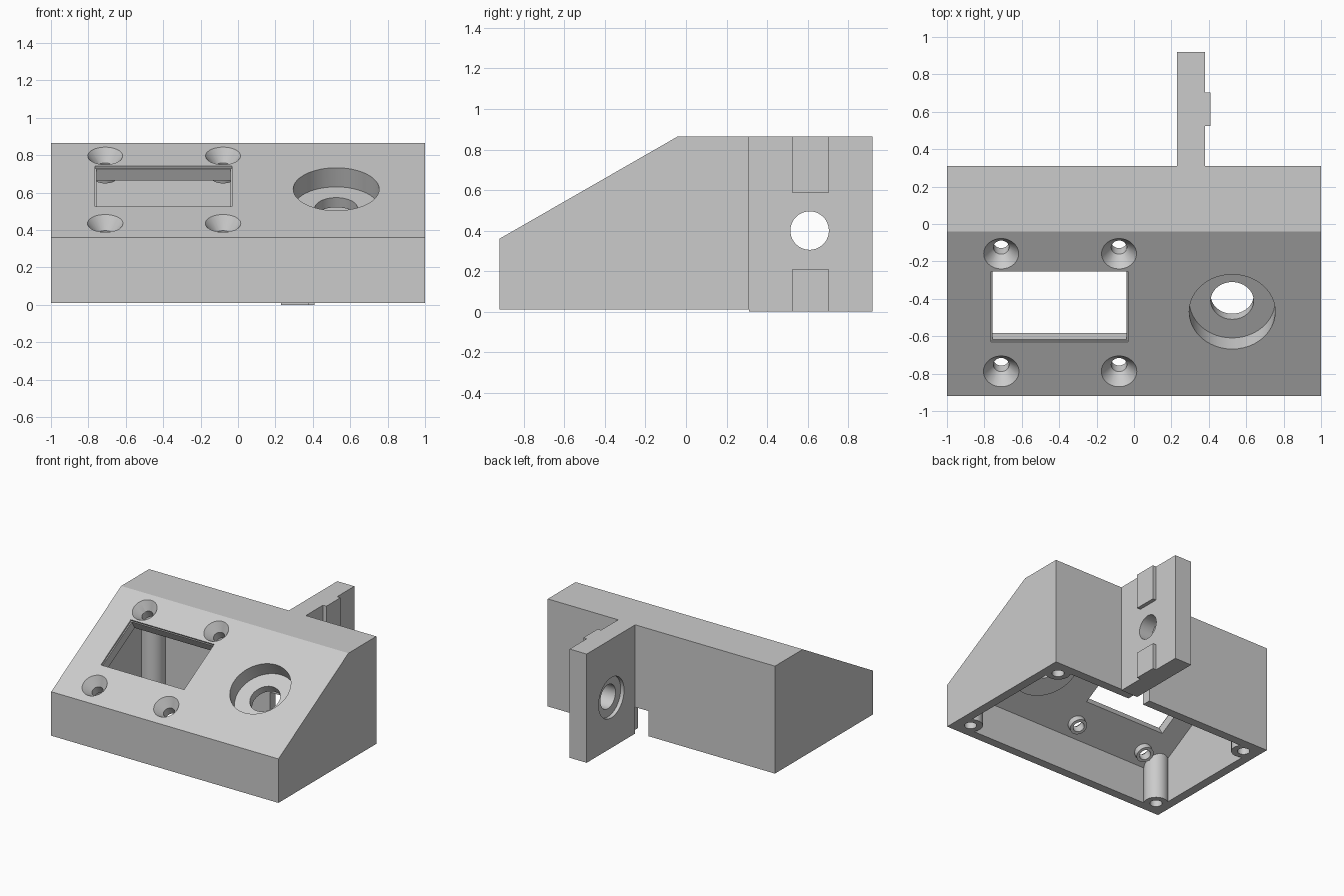
import bpy, bmesh, math
from mathutils import Matrix, Vector

if "Cube" in bpy.data.objects:
    bpy.data.objects.remove(bpy.data.objects["Cube"], do_unlink=True)

grey = bpy.data.materials.new("plain grey")
grey.use_nodes = True
colour = (0.6, 0.6, 0.6, 1)
grey.diffuse_color = colour
grey.node_tree.nodes["Principled BSDF"].inputs["Base Color"].default_value = colour

SLOPE = math.radians(30)
# Frame lying on the sloped panel: X across, Y up the slope, Z outward
PANEL = Matrix.Translation((0, -0.47, 0.62)) @ Matrix.Rotation(SLOPE, 4, 'X')
ALONG_X = Matrix.Rotation(math.pi / 2, 4, 'Y')
ALONG_Y = Matrix.Rotation(-math.pi / 2, 4, 'X')


def finish(name, bm):
    bmesh.ops.recalc_face_normals(bm, faces=bm.faces)
    mesh = bpy.data.meshes.new(name)
    bm.to_mesh(mesh)
    bm.free()
    mesh.materials.append(grey)
    obj = bpy.data.objects.new(name, mesh)
    bpy.context.collection.objects.link(obj)
    return obj


def box(name, lo, hi, frame=Matrix()):
    lo, hi = Vector(lo), Vector(hi)
    bm = bmesh.new()
    place = frame @ Matrix.Translation((lo + hi) / 2) @ Matrix.Diagonal((hi - lo).to_4d())
    bmesh.ops.create_cube(bm, size=1, matrix=place)
    return finish(name, bm)


def cone(name, frame, x, y, z0, z1, r0, r1=None):
    """Round solid along the frame's Z, from z0 (radius r0) to z1 (radius r1)."""
    bm = bmesh.new()
    place = frame @ Matrix.Translation((x, y, (z0 + z1) / 2))
    bmesh.ops.create_cone(bm, cap_ends=True, segments=48, radius1=r0,
                          radius2=r0 if r1 is None else r1, depth=z1 - z0, matrix=place)
    return finish(name, bm)


def prism(name, profile, x0, x1):
    bm = bmesh.new()
    face = bm.faces.new([bm.verts.new((x0, y, z)) for y, z in profile])
    ext = bmesh.ops.extrude_face_region(bm, geom=[face])
    verts = [v for v in ext["geom"] if isinstance(v, bmesh.types.BMVert)]
    bmesh.ops.translate(bm, verts=verts, vec=(x1 - x0, 0, 0))
    return finish(name, bm)


def combine(target, tools, operation):
    for tool in tools:
        mod = target.modifiers.new("combine", 'BOOLEAN')
        mod.operation, mod.solver, mod.object = operation, 'EXACT', tool
        bpy.context.view_layer.objects.active = target
        bpy.ops.object.modifier_apply(modifier=mod.name)
        bpy.data.objects.remove(tool, do_unlink=True)


def smooth(obj):
    bpy.ops.object.select_all(action='DESELECT')
    obj.select_set(True)
    bpy.context.view_layer.objects.active = obj
    bpy.ops.object.shade_smooth_by_angle(angle=math.radians(25))


# Outer wedge shell and the hollow inside it
BASE, TOP, WALL, ROOF = 0.01, 0.865, 0.07, 0.085
FRONT, BACK, RIDGE, LIP = -0.92, 0.31, -0.04, 0.36
housing = prism("housing", [(FRONT, BASE), (FRONT, LIP), (RIDGE, TOP),
                            (BACK, TOP), (BACK, BASE)], -1, 1)
drop = ROOF / math.cos(SLOPE)
slope_z = LIP + WALL * math.tan(SLOPE) - drop
ridge_y = RIDGE + ROOF * math.tan(SLOPE / 2)
cavity = prism("cavity", [(FRONT + WALL, -0.1), (FRONT + WALL, slope_z),
                          (ridge_y, TOP - ROOF), (BACK - WALL, TOP - ROOF),
                          (BACK - WALL, -0.1)], WALL - 1, 1 - WALL)

# Material left standing inside the hollow: posts, screw bosses, button cup
corners = [(x, y) for x in (-0.88, 0.88) for y in (FRONT + 0.12, BACK - 0.12)]
screws = [(x, y) for x in (-0.71, -0.08) for y in (-0.367, 0.358)]
KNOB_X = 0.525
kept = [cone("post", Matrix(), x, y, -0.2, 1, 0.09) for x, y in corners]
kept += [cone("boss", PANEL, x, y, -0.135, 0.05, 0.065) for x, y in screws]
kept.append(cone("cup", PANEL, KNOB_X, 0, -0.18, 0.05, 0.27))
combine(cavity, kept, 'DIFFERENCE')

# Openings cut through the shell
cuts = [cavity]
cuts += [cone("post_hole", Matrix(), x, y, -0.1, 0.26, 0.045) for x, y in corners]
for x, y in screws:
    cuts.append(cone("screw_hole", PANEL, x, y, -0.25, 0.03, 0.042))
    cuts.append(cone("countersink", PANEL, x, y, -0.07, 0.0035, 0.042, 0.098))
cuts.append(cone("knob_recess", PANEL, KNOB_X, 0, -0.12, 0.1, 0.23))
cuts.append(cone("knob_hole", PANEL, KNOB_X, 0, -0.3, 0.05, 0.115))
cuts.append(box("window", (-0.757, -0.18, -0.2), (-0.04, 0.24, 0.1), PANEL))
cuts.append(box("window_step", (-0.765, -0.187, -0.015), (-0.032, 0.247, 0.1), PANEL))
# Arched cable slot in the back wall
SLOT_X, SLOT_R, SLOT_Z = 0.185, 0.07, 0.21
cuts.append(box("slot", (SLOT_X - SLOT_R, 0.2, -0.1), (SLOT_X + SLOT_R, 0.4, SLOT_Z)))
cuts.append(cone("slot_arch", ALONG_Y, SLOT_X, -SLOT_Z, 0.2, 0.4, SLOT_R))
combine(housing, cuts, 'DIFFERENCE')
smooth(housing)

# Mounting bracket with two locating tabs and a counterbored bolt hole
INNER, OUTER, HOLE_Y, HOLE_Z = 0.23, 0.38, 0.61, 0.40
bracket = box("mounting_bracket", (INNER, BACK, 0), (OUTER, 0.92, TOP))
tabs = [box("tab", (OUTER - 0.05, 0.525, z0), (OUTER + 0.03, 0.703, z1))
        for z0, z1 in ((0, 0.21), (0.585, TOP))]
combine(bracket, tabs, 'UNION')
bores = [cone("bolt_hole", ALONG_X, -HOLE_Z, HOLE_Y, 0.1, 0.6, 0.095),
         cone("counterbore", ALONG_X, -HOLE_Z, HOLE_Y, 0.1, INNER + 0.03, 0.16)]
combine(bracket, bores, 'DIFFERENCE')
smooth(bracket)
